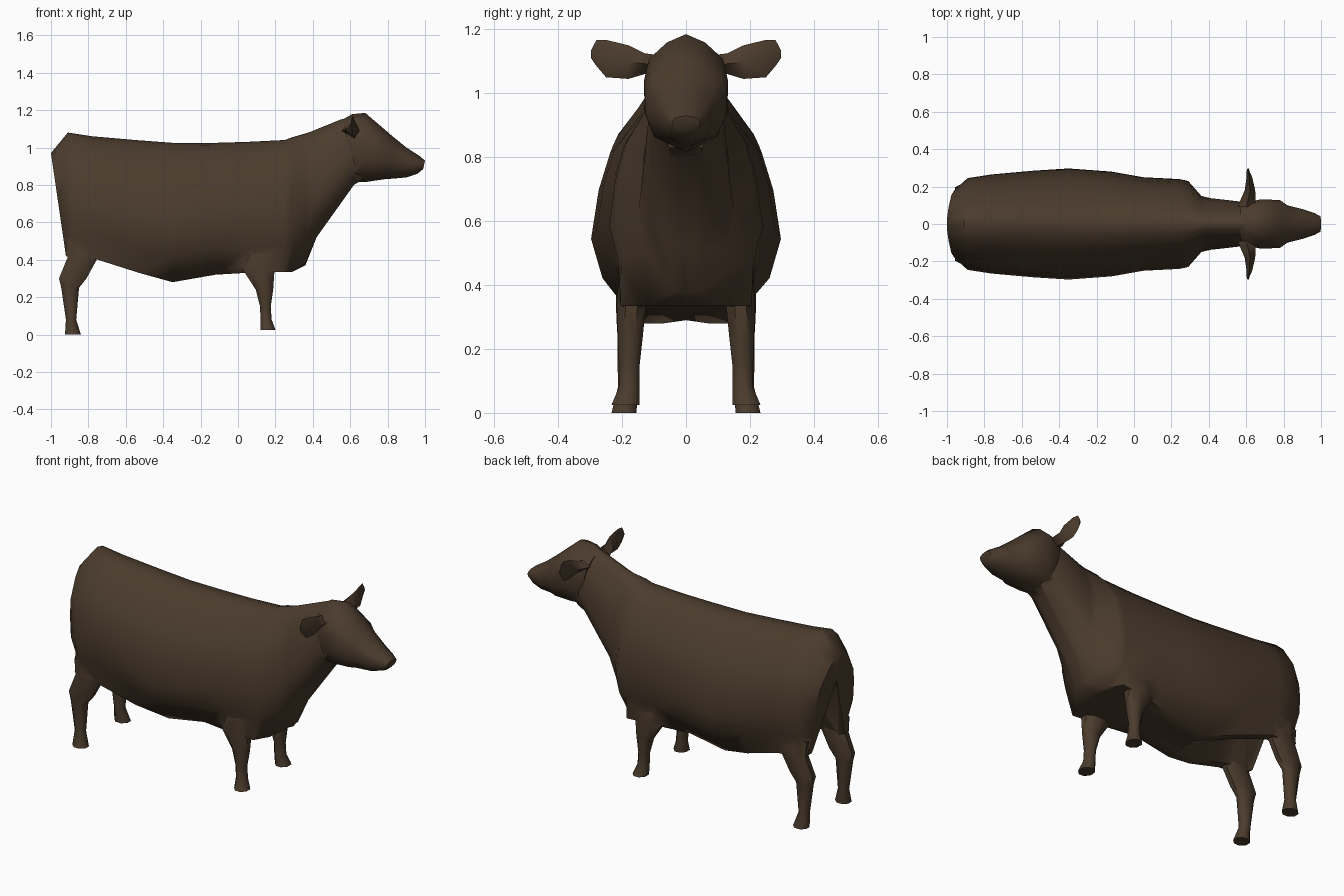
import bpy, bmesh, math

if "Cube" in bpy.data.objects:
    bpy.data.objects.remove(bpy.data.objects["Cube"])

brown = bpy.data.materials.new("dark brown hide")
brown.diffuse_color = (0.07, 0.044, 0.026, 1)
brown.use_nodes = True
brown.node_tree.nodes["Principled BSDF"].inputs["Base Color"].default_value = brown.diffuse_color


def smooth(ob):
    bpy.ops.object.select_all(action='DESELECT')
    ob.select_set(True)
    bpy.context.view_layer.objects.active = ob
    bpy.ops.object.shade_smooth_by_angle(angle=math.radians(50))


def loft(name, rings):
    """Skin a list of equal-length closed rings and cap both ends."""
    bm = bmesh.new()
    loops = [[bm.verts.new(p) for p in ring] for ring in rings]
    n = len(loops[0])
    for a, b in zip(loops, loops[1:]):
        for i in range(n):
            j = (i + 1) % n
            bm.faces.new((a[i], a[j], b[j], b[i]))
    caps = [bm.faces.new(loops[0]), bm.faces.new(loops[-1])]
    bmesh.ops.triangulate(bm, faces=caps)
    bmesh.ops.recalc_face_normals(bm, faces=bm.faces)
    me = bpy.data.meshes.new(name)
    bm.to_mesh(me)
    bm.free()
    me.materials.append(brown)
    ob = bpy.data.objects.new(name, me)
    bpy.context.collection.objects.link(ob)
    smooth(ob)
    return ob


def section(xt, xb, zt, zb, half):
    """Symmetric slanted ring from half-profile points (y, depth fraction)."""
    def pt(y, f):
        return (xt + (xb - xt) * f, y, zt + (zb - zt) * f)
    right = [pt(y, f) for y, f in half]
    left = [pt(-y, f) for y, f in reversed(half[1:-1])]
    return right + left


# Body and neck: x top, x bottom, z top, half width, z low, low edge y, inner edge y, z centre below
BODY = [
    (-1.0, -.92, .97, .19, .42, .195, .15, .80),
    (-.91, -.88, 1.08, .245, .40, .21, .155, .80),
    (-.78, -.75, 1.06, .265, .40, .215, .16, .75),
    (-.55, -.53, 1.04, .285, .33, .19, .14, .58),
    (-.35, -.35, 1.025, .297, .28, .14, .07, .29),
    (-.12, -.12, 1.025, .28, .32, .14, .07, .32),
    (.05, .05, 1.03, .25, .33, .18, .10, .33),
    (.25, .24, 1.04, .24, .335, .205, .10, .335),
    (.29, .29, 1.055, .23, .335, .12, .05, .335),
    (.36, .36, 1.075, .15, .38, .04, .02, .37),
    (.39, .42, 1.085, .138, .52, .05, .02, .52),
    (.55, .62, 1.15, .117, .80, .05, .025, .80),
    (.64, .67, 1.17, .10, .83, .05, .025, .83),
]
SIDE = [(.2, .018), (.45, .10), (.80, .285), (.92, .44), (1, .645), (.88, .81)]
rings = []
for xt, xb, zt, w, zl, yb, yi, zc in BODY:
    half = [(0, 0)] + [(w * k, f) for k, f in SIDE]
    half += [(yb, 1), (yi, 1), (0, (zt - zc) / (zt - zl))]
    rings.append(section(xt, xb, zt, zl, half))
body = loft("body", rings)

# Head: x top, x bottom, z top, z bottom, half width
HEAD = [
    (.56, .62, 1.15, .84, .105),
    (.61, .63, 1.178, .815, .12),
    (.68, .68, 1.185, .815, .132),
    (.78, .78, 1.10, .83, .128),
    (.82, .82, 1.065, .833, .10),
    (.90, .90, 1.00, .84, .08),
    (.97, .96, .955, .86, .058),
    (1.0, .99, .93, .885, .042),
]
ROUND = [(0, 0), (.45, .07), (.88, .21), (1, .40), (.98, .64), (.74, .87), (0, 1)]
parts = [loft("head", [section(xt, xb, zt, zb, [(w * k, f) for k, f in ROUND])
                       for xt, xb, zt, zb, w in HEAD])]


def leg(name, rows, side):
    """Eight-sided leg from rows of z, x range and y range."""
    rings = []
    for z, x0, x1, y0, y1 in rows:
        ring = []
        for i in range(8):
            a = math.tau * (i + .5) / 8
            c, s = math.cos(a) / .924, math.sin(a) / .924
            ring.append(((x0 + x1) / 2 + c * (x1 - x0) / 2,
                         side * ((y0 + y1) / 2 + s * (y1 - y0) / 2), z))
        rings.append(ring)
    return loft(name, rings)


FRONT = [(.46, .0, .25, .12, .205), (.34, .03, .195, .125, .217),
         (.24, .095, .188, .135, .213), (.15, .118, .175, .145, .21),
         (.08, .12, .18, .145, .21), (.025, .12, .20, .145, .233)]
HIND = [(.50, -.92, -.70, .158, .215), (.41, -.912, -.75, .148, .22),
        (.30, -.957, -.81, .145, .218), (.25, -.945, -.85, .15, .215),
        (.08, -.92, -.865, .15, .213), (0, -.925, -.84, .155, .233)]
# Ear: y, z top, z bottom, x centre, x half thickness
EAR = [(.09, 1.12, 1.06, .60, .045), (.13, 1.125, 1.06, .61, .04),
       (.18, 1.15, 1.045, .62, .028), (.25, 1.167, 1.05, .617, .015),
       (.28, 1.167, 1.085, .61, .008), (.297, 1.135, 1.11, .61, .004)]

# Legs and ears, mirrored
for label, s in (("left", 1), ("right", -1)):
    parts.append(leg(label + "_front_leg", FRONT, s))
    parts.append(leg(label + "_hind_leg", HIND, s))
    parts.append(loft(label + "_ear", [[(x, s * y, zt), (x + t, s * y, (zt + zb) / 2),
                                        (x, s * y, zb), (x - t, s * y, (zt + zb) / 2)]
                                       for y, zt, zb, x, t in EAR]))

# Fuse everything into one continuous hide with no hidden inner faces
for ob in parts:
    mod = body.modifiers.new("fuse", 'BOOLEAN')
    mod.operation, mod.solver, mod.object = 'UNION', 'EXACT', ob
    bpy.context.view_layer.objects.active = body
    bpy.ops.object.modifier_apply(modifier=mod.name)
    bpy.data.objects.remove(ob)
smooth(body)
